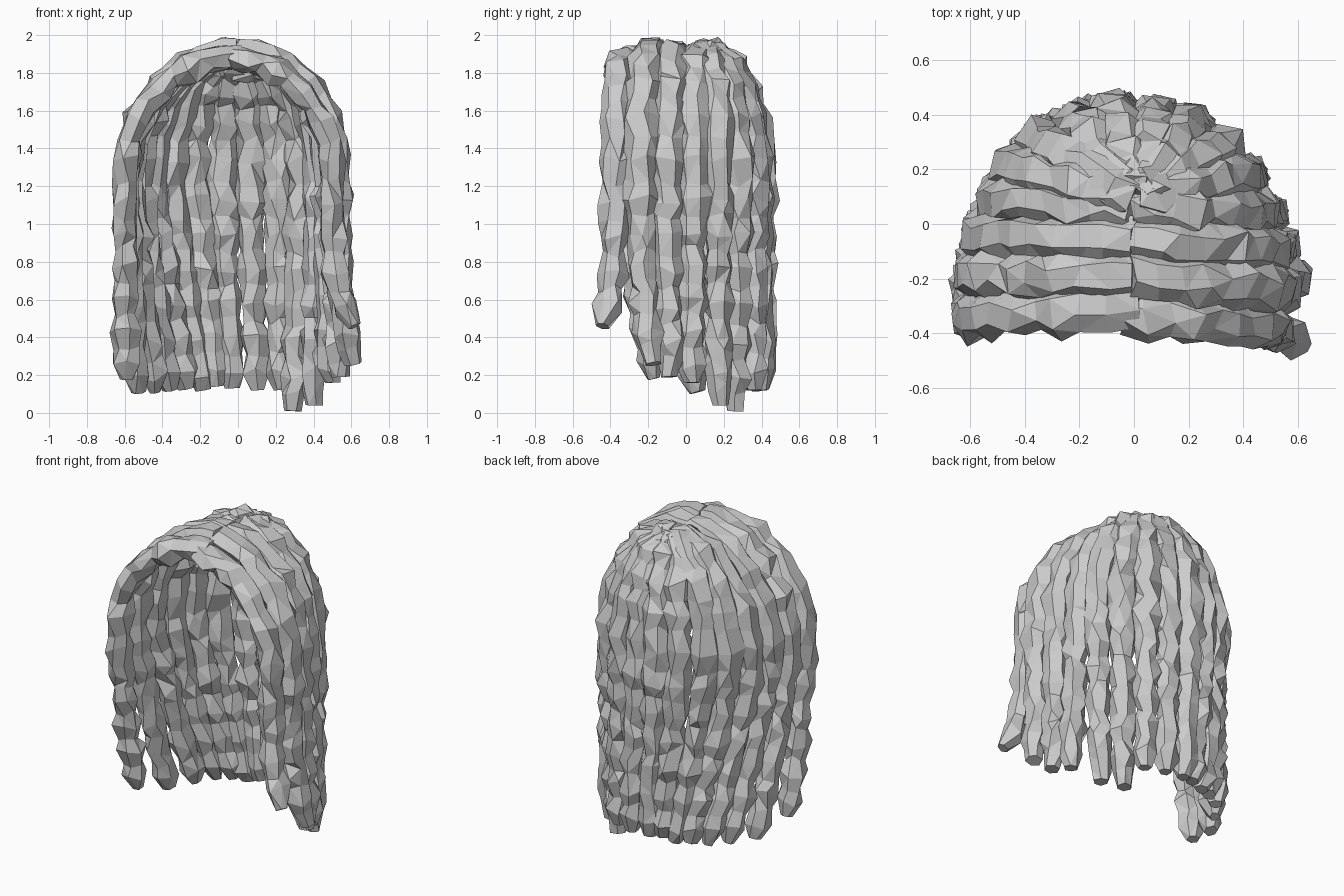
import bpy, bmesh, math, random
from mathutils import Vector

if "Cube" in bpy.data.objects:
    bpy.data.objects.remove(bpy.data.objects["Cube"])

random.seed(11)
SIDES = 6
BEND_Z = 1.22      # height where a lock stops arching and hangs down
ARCH = 10          # rings over the skull


def lock_path(root, side, tip, power):
    """Arch from the parting over the skull, then hang to the tip."""
    pts = []
    rx, ry, rz = root
    for i in range(ARCH):
        t = i / ARCH * math.pi / 2
        s, c = math.sin(t), math.cos(t) ** 0.9
        pts.append(Vector((rx + (side[0] - rx) * s, ry + (side[1] - ry) * s,
                           BEND_Z + (rz - BEND_Z) * c)))
    n = max(6, round((BEND_Z - tip[2]) / 0.09))
    for i in range(n + 1):
        u = i / n
        k = u ** power
        pts.append(Vector((side[0] + (tip[0] - side[0]) * k,
                           side[1] + (tip[1] - side[1]) * k,
                           BEND_Z + (tip[2] - BEND_Z) * u)))
    return pts


def make_lock(name, root, side, tip, radius=0.07, power=1.3):
    pts = lock_path(root, side, tip, power)
    across = Vector((side[0] - root[0], side[1] - root[1], 0)).cross(Vector((0, 0, 1)))
    across.normalize()
    bm = bmesh.new()
    rings = []
    last = len(pts) - 1
    for i, p in enumerate(pts):
        tan = (pts[min(i + 1, last)] - pts[max(i - 1, 0)]).normalized()
        w = (across - tan * across.dot(tan)).normalized()
        nrm = w.cross(tan)
        # knotty thickness, wider over the skull, narrowing at the blunt tip
        r = radius * (1.12 if i % 2 else 0.9) * random.uniform(0.92, 1.1)
        wide = 1.2 if p.z > 1.0 else 1.0
        if i == last:
            r *= 0.6
        twist = random.uniform(-0.35, 0.35)
        ring = []
        for k in range(SIDES):
            a = 2 * math.pi * k / SIDES + twist
            q = r * random.uniform(0.84, 1.18)
            slip = 0 if i == last else random.uniform(-0.028, 0.028)
            ring.append(bm.verts.new(p + w * q * wide * math.cos(a)
                                     + nrm * q * math.sin(a) + tan * slip))
        rings.append(ring)
    for a, b in zip(rings, rings[1:]):
        for k in range(SIDES):
            j = (k + 1) % SIDES
            bm.faces.new((a[k], a[j], b[j], b[k]))
    bm.faces.new(rings[0])
    bm.faces.new(rings[-1])
    # break up some of the quads into irregular facets
    some = [f for f in bm.faces if random.random() < 0.6]
    bmesh.ops.triangulate(bm, faces=some)
    bmesh.ops.recalc_face_normals(bm, faces=bm.faces)
    mesh = bpy.data.meshes.new(name)
    bm.to_mesh(mesh)
    bm.free()
    bpy.context.collection.objects.link(bpy.data.objects.new(name, mesh))


# right-hand locks, front to back: root, side point, tip, radius, tip flare
right = [
    ((-0.04, -0.32, 1.87), (0.50, -0.38), (0.62, -0.44, 0.46), 0.068, 4),
    ((0.00, -0.19, 1.92), (0.53, -0.24), (0.61, -0.17, 0.26), 0.072, 3),
    ((0.00, -0.06, 1.91), (0.50, -0.10), (0.54, -0.09, 0.19), 0.072, 1.3),
    ((0.00, 0.06, 1.90), (0.46, 0.04), (0.50, 0.03, 0.16), 0.070, 1.3),
    ((0.01, 0.10, 1.91), (0.42, 0.17), (0.40, 0.18, 0.04), 0.070, 1.3),
    ((0.01, 0.11, 1.90), (0.33, 0.28), (0.29, 0.26, 0.01), 0.070, 1.3),
    ((0.01, 0.12, 1.90), (0.21, 0.36), (0.22, 0.36, 0.12), 0.068, 1.3),
    ((0.00, 0.12, 1.90), (0.07, 0.39), (0.10, 0.40, 0.12), 0.070, 1.3),
]
# left-hand locks drift backwards as they hang
left = [
    ((0.02, -0.30, 1.89), (-0.60, -0.34), (-0.59, -0.17, 0.18), 0.068, 1.4),
    ((0.00, -0.19, 1.92), (-0.59, -0.19), (-0.53, 0.06, 0.11), 0.070, 1.2),
    ((0.00, -0.06, 1.91), (-0.56, -0.05), (-0.44, 0.20, 0.11), 0.070, 1.2),
    ((0.00, 0.06, 1.90), (-0.51, 0.08), (-0.36, 0.30, 0.12), 0.070, 1.2),
    ((-0.01, 0.10, 1.91), (-0.45, 0.20), (-0.27, 0.35, 0.13), 0.072, 1.2),
    ((-0.01, 0.11, 1.91), (-0.35, 0.30), (-0.19, 0.38, 0.12), 0.072, 1.2),
    ((-0.01, 0.12, 1.90), (-0.22, 0.38), (-0.11, 0.39, 0.14), 0.070, 1.2),
    ((0.00, 0.12, 1.90), (-0.08, 0.41), (-0.03, 0.41, 0.13), 0.070, 1.2),
]
for label, rows in (("right", right), ("left", left)):
    for i, row in enumerate(rows):
        make_lock(f"{label}_lock_{i + 1}", *row)
